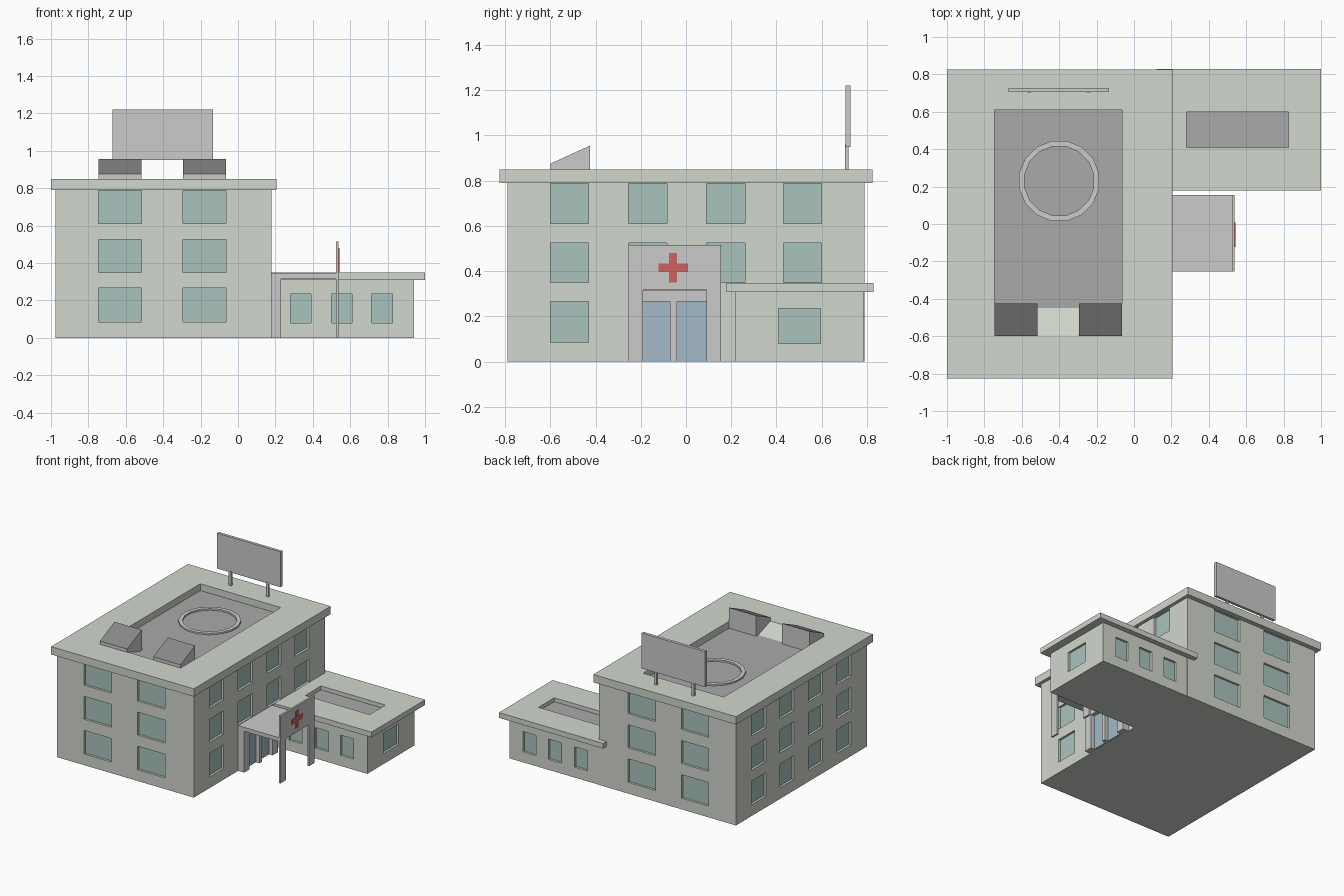
import bpy, bmesh, math

if "Cube" in bpy.data.objects:
    bpy.data.objects.remove(bpy.data.objects["Cube"])


def mat(name, r, g, b):
    m = bpy.data.materials.new(name)
    m.diffuse_color = (r, g, b, 1)
    m.use_nodes = True
    m.node_tree.nodes["Principled BSDF"].inputs["Base Color"].default_value = m.diffuse_color
    return m


WALL = mat("wall_green", 0.64, 0.68, 0.61)
GLASS = mat("window_glass", 0.40, 0.55, 0.51)
DARK = mat("dark_panel", 0.25, 0.25, 0.25)
FLOOR = mat("roof_floor", 0.40, 0.40, 0.40)
GREY = mat("light_grey", 0.70, 0.70, 0.70)
RED = mat("red", 0.60, 0.12, 0.12)
BLUE = mat("door_blue", 0.36, 0.49, 0.58)


def finish(name, bm, *mats):
    bmesh.ops.recalc_face_normals(bm, faces=bm.faces)
    me = bpy.data.meshes.new(name)
    bm.to_mesh(me)
    bm.free()
    for m in mats:
        me.materials.append(m)
    ob = bpy.data.objects.new(name, me)
    bpy.context.collection.objects.link(ob)
    return ob


def boxes(name, m, *specs):
    """One object made of boxes (x0, x1, y0, y1, z0, z1)."""
    bm = bmesh.new()
    for x0, x1, y0, y1, z0, z1 in specs:
        for v in bmesh.ops.create_cube(bm, size=1)["verts"]:
            v.co = (x0 if v.co.x < 0 else x1,
                    y0 if v.co.y < 0 else y1,
                    z0 if v.co.z < 0 else z1)
    return finish(name, bm, m)


def prism(name, pts, x0, x1, *mats):
    """Profile of (y, z) points extruded along x."""
    bm = bmesh.new()
    a = [bm.verts.new((x0, y, z)) for y, z in pts]
    b = [bm.verts.new((x1, y, z)) for y, z in pts]
    bm.faces.new(a)
    bm.faces.new(b)
    for i in range(len(pts)):
        j = (i + 1) % len(pts)
        bm.faces.new((a[i], a[j], b[j], b[i]))
    return finish(name, bm, *mats)


def band(name, outer, inner, z0, z1, m):
    """Flat ring between two matching (x, y) loops."""
    bm = bmesh.new()
    loops = [[bm.verts.new((x, y, z)) for x, y in pts]
             for pts, z in ((outer, z0), (outer, z1), (inner, z1), (inner, z0))]
    n = len(outer)
    for k in range(4):
        p, q = loops[k], loops[(k + 1) % 4]
        for i in range(n):
            j = (i + 1) % n
            bm.faces.new((p[i], p[j], q[j], q[i]))
    return finish(name, bm, m)


def rect(x0, x1, y0, y1):
    return [(x0, y0), (x1, y0), (x1, y1), (x0, y1)]


def circle(cx, cy, r, n):
    return [(cx + r * math.cos((i + .5) * math.tau / n),
             cy + r * math.sin((i + .5) * math.tau / n)) for i in range(n)]


def openings(axis, plane, sign, spans, rows, depth):
    """Boxes reaching from just outside a wall to a depth inside it."""
    d = sorted((plane + sign * 0.02, plane - sign * depth))
    return [(*s, *d, *r) if axis == "y" else (*d, *s, *r)
            for s in spans for r in rows]


def panes(axis, plane, sign, spans, rows, depth):
    d = sorted((plane - sign * (depth - 0.003), plane - sign * (depth + 0.003)))
    return [(*s, *d, *r) if axis == "y" else (*d, *s, *r)
            for s in spans for r in rows]


def windowed(name, box, groups, depth=0.02):
    """Wall block with recessed windows and their glass."""
    body = boxes(name, WALL, box)
    cutter = boxes("window_cutter", WALL,
                   *[b for g in groups for b in openings(*g, depth)])
    cutter.hide_render = True
    mod = body.modifiers.new("windows", "BOOLEAN")
    mod.object, mod.operation, mod.solver = cutter, "DIFFERENCE", "EXACT"
    dg = bpy.context.evaluated_depsgraph_get()
    me = bpy.data.meshes.new_from_object(body.evaluated_get(dg))
    body.modifiers.clear()
    body.data = me
    bpy.data.objects.remove(cutter)
    boxes(name + "_glass", GLASS, *[b for g in groups for b in panes(*g, depth)])


# Main block: three storeys of windows on all four walls
ROWS = [(0.085, 0.265), (0.35, 0.525), (0.61, 0.788)]
COLS = [(-0.745, -0.515), (-0.295, -0.065)]
SIDE = [(-0.60, -0.43), (-0.255, -0.085), (0.09, 0.26), (0.43, 0.60)]
windowed("main_block", (-0.975, 0.18, -0.79, 0.79, 0, 0.795), [
    ("y", -0.79, -1, COLS, ROWS),
    ("y", 0.79, 1, COLS, ROWS),
    ("x", -0.975, -1, SIDE, ROWS),
    ("x", 0.18, 1, SIDE, ROWS[1:]),
    ("x", 0.18, 1, SIDE[:1], ROWS[:1]),
])
band("main_roof_rim", rect(-1, 0.205, -0.825, 0.825),
     rect(-0.745, -0.065, -0.595, 0.61), 0.79, 0.85, WALL)
boxes("main_roof_floor", FLOOR, (-0.75, -0.06, -0.60, 0.615, 0.785, 0.798))

# Landing pad ring, ramp and the two sloped roof units
band("landing_pad_ring", circle(-0.40, 0.23, 0.218, 16),
     circle(-0.40, 0.23, 0.188, 16), 0.79, 0.81, GREY)
prism("roof_ramp", [(-0.60, 0.79), (-0.60, 0.85), (-0.425, 0.79)],
      -0.515, -0.295, WALL)
for side, (x0, x1) in zip(("left", "right"), COLS):
    unit = prism(side + "_sloped_roof_unit",
                 [(-0.60, 0.79), (-0.60, 0.875), (-0.425, 0.955), (-0.425, 0.79)],
                 x0, x1, GREY, DARK)
    for f in unit.data.polygons:
        if f.normal.z > 0.3:
            f.material_index = 1

# Blank rooftop sign board on two posts
boxes("sign_board", GREY, (-0.67, -0.135, 0.705, 0.727, 0.95, 1.22))
boxes("sign_posts", GREY, *[(x - 0.01, x + 0.01, 0.702, 0.718, 0.84, 0.96)
                            for x in (-0.56, -0.245)])

# Low side wing
WING_ROW = [(0.08, 0.235)]
WING_COLS = [(0.28, 0.39), (0.50, 0.61), (0.715, 0.825)]
windowed("side_wing", (0.17, 0.94, 0.217, 0.788, 0, 0.315), [
    ("y", 0.217, -1, WING_COLS, WING_ROW),
    ("y", 0.788, 1, WING_COLS, WING_ROW),
    ("x", 0.94, 1, [(0.41, 0.595)], WING_ROW),
])
band("wing_roof_rim", rect(0.12, 1, 0.18, 0.828),
     rect(0.28, 0.825, 0.41, 0.60), 0.308, 0.348, WALL)
boxes("wing_roof_floor", FLOOR, (0.275, 0.83, 0.405, 0.605, 0.305, 0.318))

# Entrance: door frame, doors, canopy, front arch and cross
boxes("door_frame", GREY,
      (0.175, 0.23, -0.255, -0.19, 0, 0.315),
      (0.175, 0.23, -0.07, -0.04, 0, 0.27),
      (0.175, 0.23, 0.09, 0.155, 0, 0.315),
      (0.175, 0.23, -0.19, 0.09, 0.265, 0.315))
boxes("entrance_doors", BLUE,
      (0.175, 0.20, -0.19, -0.07, 0, 0.265),
      (0.175, 0.20, -0.04, 0.09, 0, 0.265))
boxes("canopy", GREY, (0.175, 0.53, -0.255, 0.155, 0.315, 0.345))
prism("entrance_arch", [(-0.255, 0), (-0.19, 0), (-0.19, 0.317), (0.09, 0.317),
                        (0.09, 0), (0.155, 0), (0.155, 0.515), (-0.255, 0.515)],
      0.523, 0.538, GREY)
a, b, cy, cz = 0.018, 0.065, -0.057, 0.415
prism("entrance_cross",
      [(cy + y, cz + z) for y, z in (
          (-a, -b), (a, -b), (a, -a), (b, -a), (b, a), (a, a),
          (a, b), (-a, b), (-a, a), (-b, a), (-b, -a), (-a, -a))],
      0.53, 0.542, RED)
